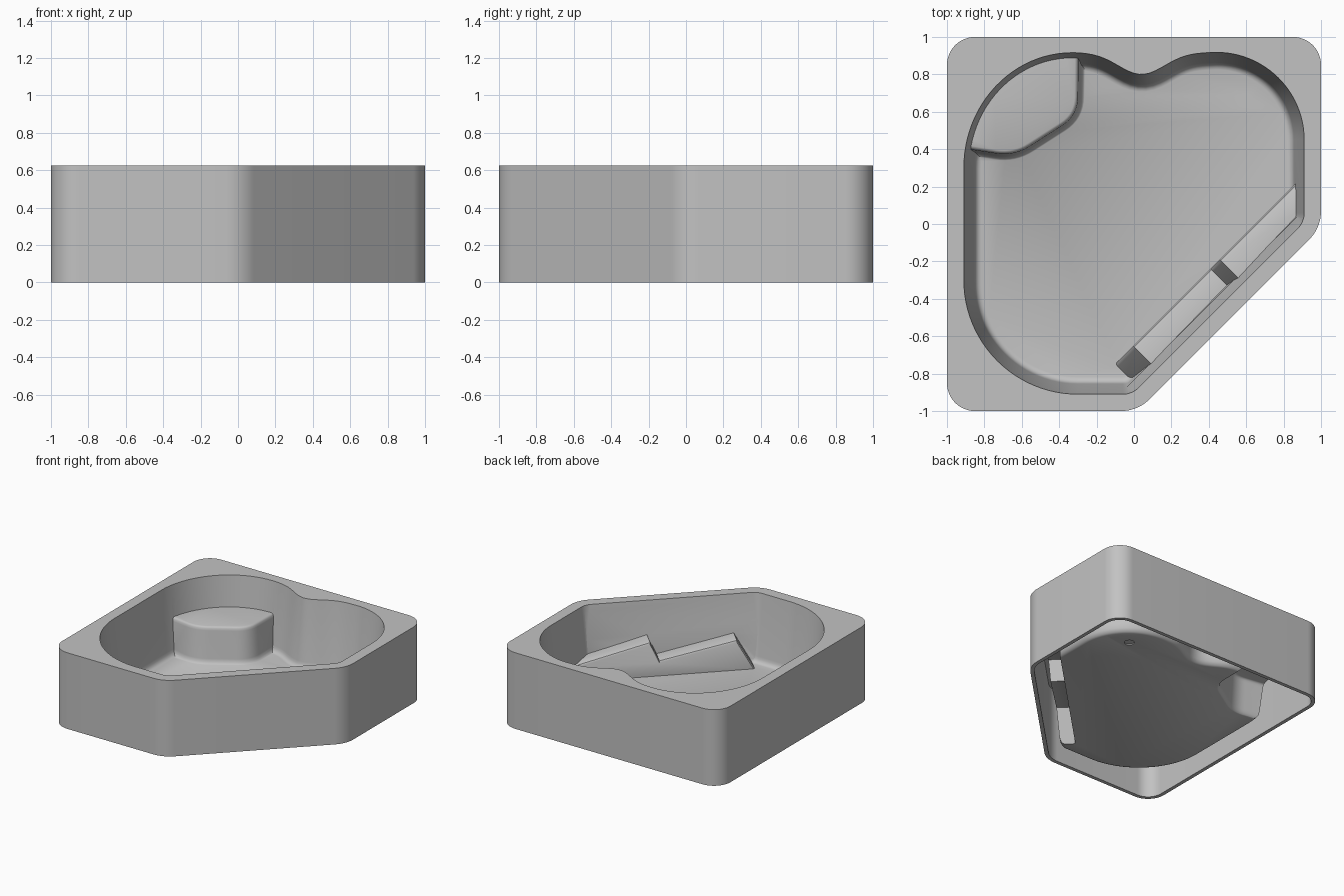
import bpy, bmesh, math
from mathutils import Vector

if "Cube" in bpy.data.objects:
    bpy.data.objects.remove(bpy.data.objects["Cube"])

T = 0.03  # shell thickness
FLOOR = 0.08  # basin floor height


def arc(cx, cy, rx, ry, a0, a1, n=12):
    return [(cx + rx * math.cos(math.radians(a0 + (a1 - a0) * i / n)),
             cy + ry * math.sin(math.radians(a0 + (a1 - a0) * i / n))) for i in range(n + 1)]


def rounded(pts, r, n=8):
    """Polygon with every corner softened by a quadratic curve."""
    out = []
    for i, p in enumerate(pts):
        a, b, c = Vector(pts[i - 1]), Vector(p), Vector(pts[(i + 1) % len(pts)])
        s, e = b + (a - b).normalized() * r, b + (c - b).normalized() * r
        for k in range(n + 1):
            t = k / n
            out.append(tuple(s * (1 - t) ** 2 + b * 2 * t * (1 - t) + e * t * t))
    return out


def offset(pts, d):
    """Move a counter-clockwise outline outward by d."""
    out = []
    for i, p in enumerate(pts):
        a, b, c = Vector(pts[i - 1]), Vector(p), Vector(pts[(i + 1) % len(pts)])
        u, v = (b - a).normalized(), (c - b).normalized()
        n1, n2 = Vector((u.y, -u.x)), Vector((v.y, -v.x))
        m = (n1 + n2).normalized()
        out.append(b + m * d / max(m.dot(n1), 0.5))
    return out


def skin(name, rows):
    """Closed solid through rows of matching points."""
    bm = bmesh.new()
    rings = [[bm.verts.new(p) for p in row] for row in rows]
    n = len(rows[0])
    for r, s in zip(rings, rings[1:]):
        for i in range(n):
            j = (i + 1) % n
            bm.faces.new((r[i], r[j], s[j], s[i]))
    bm.faces.new(rings[0][::-1])
    bm.faces.new(rings[-1])
    bmesh.ops.recalc_face_normals(bm, faces=bm.faces)
    me = bpy.data.meshes.new(name)
    bm.to_mesh(me)
    bm.free()
    ob = bpy.data.objects.new(name, me)
    bpy.context.collection.objects.link(ob)
    return ob


def loft(name, pts, levels):
    """Solid from an outline and (height, outward offset) levels, bottom to top."""
    return skin(name, [[(p.x, p.y, z) for p in offset(pts, d)] for z, d in levels])


def diagonal(u, n, z):
    """Point from distance along and across the diagonal wall."""
    q = math.sqrt(.5)
    return ((u + n) * q, (u - n) * q, z)


def cut(target, cutter):
    """Subtract cutter from target and discard it."""
    bpy.context.view_layer.objects.active = target
    m = target.modifiers.new("cut", 'BOOLEAN')
    m.operation, m.solver, m.object = 'DIFFERENCE', 'EXACT', cutter
    bpy.ops.object.modifier_apply(modifier=m.name)
    bpy.data.objects.remove(cutter)


# Outlines: body, basin opening, corner seat
body_line = (arc(-.85, -.85, .15, .15, 180, 270) + arc(-.07, -.783, .217, .217, -90, -45)
             + arc(.783, .07, .217, .217, -45, 0) + arc(.85, .85, .15, .15, 0, 90)
             + arc(-.85, .85, .15, .15, 90, 180))
basin_line = (arc(-.3, -.3, .61, .61, 180, 270, 24) + arc(-.06, -.79, .12, .12, -90, -45)
              + arc(.79, .06, .12, .12, -45, 0) + arc(.44, .45, .47, .468, 0, 90, 24))
for k in range(1, 28):
    x = .44 - .77 * k / 28
    basin_line.append((x, .918 - .118 * math.exp(-((x - .04) / .175) ** 2)))
basin_line += arc(-.33, .3, .58, .616, 90, 180, 24)
seat_line = rounded([(-1.05, .425), (-.64, .362), (-.30, .58), (-.295, 1.05), (-1.05, 1.05)], .10)


def seat(d):
    """Corner seat block with a flared foot and rounded top edge, shrunk by d."""
    f = FLOOR
    levels = [(-.1, .04), (f - .004, .04), (f + .004, .028), (f + .016, .018), (f + .04, .012),
              (.345, 0), (.362, -.004), (.371, -.01), (.375, -.02)]
    return loft("seat_block", seat_line, [(z - d, o - d) for z, o in levels])


def armrests(d):
    """Two sloping armrests along the diagonal wall, shrunk by d."""
    prof = [(-.62 + d, -.2), (-.62 + d, .045 - d), (-.465 + d / 2, .325 - d), (.12 + d, .205 - d),
            (.19 + d / 2, .36 - d), (.95, .165 - d), (.95, -.2)]
    rows = [[diagonal(u, n, z - (drop if z > 0 else 0)) for u, z in prof]
            for drop, n in ((.018, .458 + d), (.005, .466 + d), (0, .478 + d), (0, .8))]
    return skin("armrest_block", rows)


def diagonal_wall(d):
    """Leaning wall behind the armrests, moved outward by d."""
    prof = [(.57, -.1), (.57, .03), (.589, .3), (.636, .626), (.65, .8), (.95, .8), (.95, -.1)]
    return skin("diagonal_wall_block", [[diagonal(u, n + d, z) for n, z in prof]
                                        for u in (-1.2, 1.2)])


# Basin cavity with seat, leaning wall and armrests left standing
cavity = loft("basin_cavity", basin_line,
              [(FLOOR, -.093), (FLOOR + .003, -.08), (FLOOR + .013, -.067),
               (FLOOR + .03, -.059), (FLOOR + .05, -.055), (.625, 0), (.7, .007)])
# Basin underside, hollow below seat and armrests
under = loft("basin_underside", basin_line,
             [(FLOOR - T, -.07), (FLOOR - .023, -.052), (FLOOR, -.036),
              (FLOOR + .04, -.028), (.7, .038)])
for basin, d in ((cavity, 0), (under, T)):
    for block in (seat, diagonal_wall, armrests):
        cut(basin, block(d))

# Space between the outer skirt and the basin, open at the bottom
void = loft("under_space", body_line, [(-.3, -T), (.625 - T, -T)])
cut(void, under)

# Tub: skirt, rim and basin in one shell
tub = loft("bathtub", body_line, [(0, 0), (.625, 0)])
cut(tub, cavity)
cut(tub, void)

# Drain: shallow recess above and below the floor
drain_line = arc(.6, .66, .037, .037, 0, 345, 23)
cut(tub, loft("drain_top", drain_line, [(FLOOR - .008, 0), (.2, 0)]))
cut(tub, loft("drain_bottom", drain_line, [(-.2, 0), (FLOOR - T + .008, 0)]))

# Single grey acrylic colour
grey = bpy.data.materials.new("grey_acrylic")
grey.diffuse_color = (.54, .54, .54, 1)
grey.use_nodes = True
grey.node_tree.nodes["Principled BSDF"].inputs["Base Color"].default_value = grey.diffuse_color
tub.data.materials.clear()
tub.data.materials.append(grey)
for p in tub.data.polygons:
    p.material_index = 0

bpy.ops.object.select_all(action='DESELECT')
tub.select_set(True)
bpy.context.view_layer.objects.active = tub
bpy.ops.object.shade_smooth_by_angle(angle=math.radians(35))
